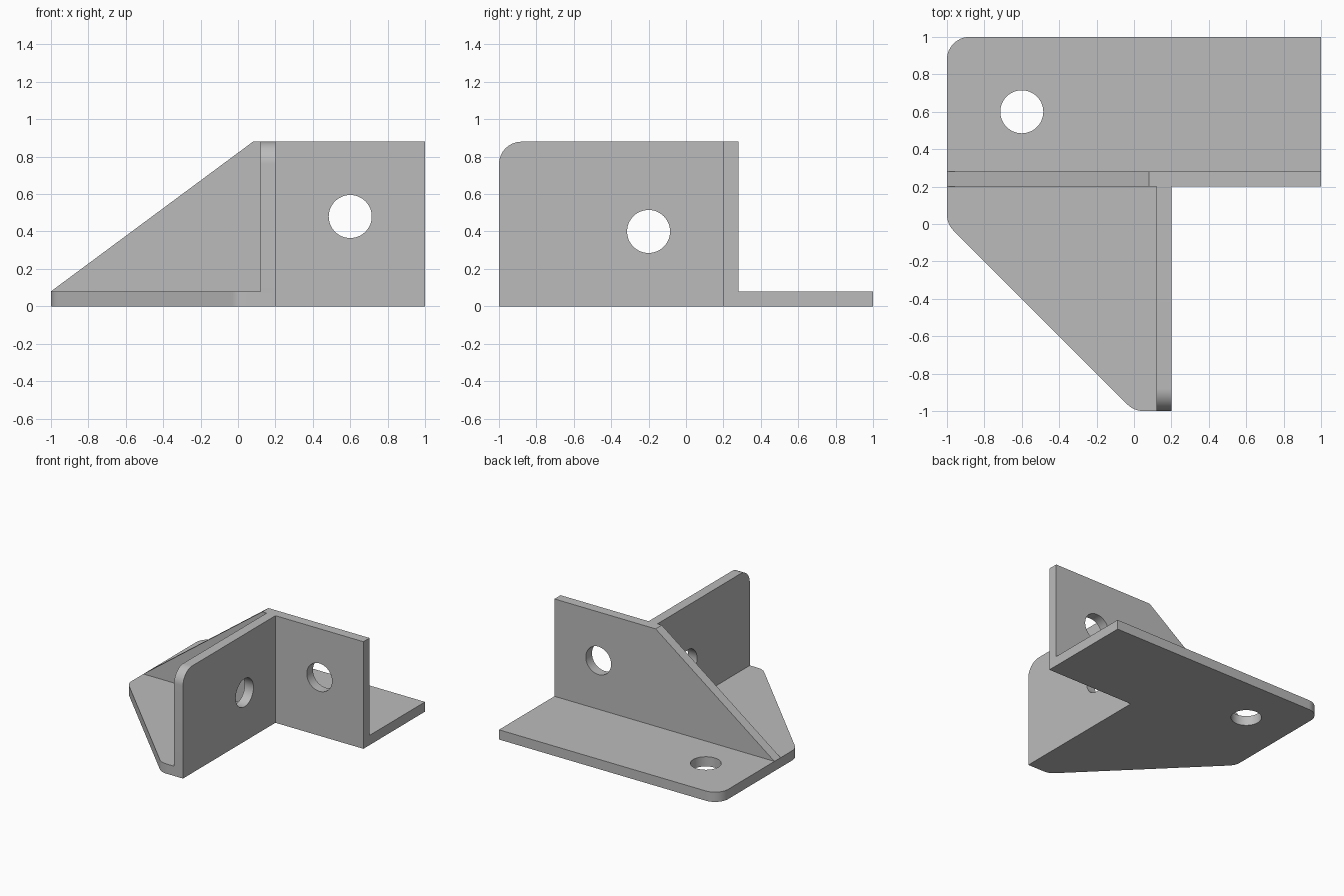
import bpy, bmesh, math
from mathutils import Vector

if "Cube" in bpy.data.objects:
    bpy.data.objects.remove(bpy.data.objects["Cube"], do_unlink=True)

FLOOR, TOP, R, HOLE = 0.08, 0.88, 0.12, 0.115

grey = bpy.data.materials.new("plain grey")
grey.use_nodes = True
colour = (0.5, 0.5, 0.5, 1)
grey.diffuse_color = colour
grey.node_tree.nodes["Principled BSDF"].inputs["Base Color"].default_value = colour


def fillet(points, rounded):
    """Replace the listed corners of an outline with arcs of radius R."""
    pts = [Vector(p) for p in points]
    out = []
    for i, p in enumerate(pts):
        if i not in rounded:
            out.append(p)
            continue
        u = (pts[i - 1] - p).normalized()
        v = (pts[(i + 1) % len(pts)] - p).normalized()
        half = u.angle(v) / 2
        centre = p + (u + v).normalized() * R / math.sin(half)
        reach = R / math.tan(half)
        a, b = p + u * reach - centre, p + v * reach - centre
        steps = 10
        out += [centre + a.lerp(b, k / steps).normalized() * R for k in range(steps + 1)]
    return out


def circle(cx, cy, sides=48):
    turn = math.tau / sides
    return [(cx + HOLE * math.cos(turn * k), cy + HOLE * math.sin(turn * k)) for k in range(sides)]


def plate(name, outline, axis, low, high):
    """Solid with the outline spanning from low to high along an axis."""
    def place(p, d):
        co = [p[0], p[1]]
        co.insert(axis, d)
        return co
    bm = bmesh.new()
    rings = [[bm.verts.new(place(p, d)) for p in outline] for d in (low, high)]
    bm.faces.new(rings[0])
    bm.faces.new(rings[1])
    for i in range(len(outline)):
        bm.faces.new((rings[0][i - 1], rings[0][i], rings[1][i], rings[1][i - 1]))
    bmesh.ops.recalc_face_normals(bm, faces=bm.faces)
    mesh = bpy.data.meshes.new(name)
    bm.to_mesh(mesh)
    bm.free()
    mesh.materials.append(grey)
    obj = bpy.data.objects.new(name, mesh)
    bpy.context.collection.objects.link(obj)
    return obj


# Base plate with a bevelled front corner and a notch on the left
bracket = plate("angle_bracket", fillet(
    [(1, 1), (-1, 1), (-1, 0), (0, -1), (0.2, -1), (0.2, 0.2), (1, 0.2)], (1, 2, 3)),
    2, 0, FLOOR)

# Upright walls
cross_wall = plate("cross_wall", [(-1, 0), (1, 0), (1, TOP), (0.08, TOP), (-1, FLOOR)], 1, 0.2, 0.28)
side_wall = plate("side_wall", fillet([(-1, 0), (0.24, 0), (0.24, TOP), (-1, TOP)], (3,)), 0, 0.12, 0.2)

# Bolt holes
base_hole = plate("base_hole", circle(-0.6, 0.6), 2, -0.1, 0.2)
cross_hole = plate("cross_hole", circle(0.6, 0.48), 1, 0.1, 0.4)
side_hole = plate("side_hole", circle(-0.2, 0.4), 0, 0.05, 0.3)

# Weld the walls on and drill the holes
helpers = [(cross_wall, "UNION"), (side_wall, "UNION"),
           (base_hole, "DIFFERENCE"), (cross_hole, "DIFFERENCE"), (side_hole, "DIFFERENCE")]
for helper, operation in helpers:
    helper.hide_render = True
    mod = bracket.modifiers.new(helper.name, "BOOLEAN")
    mod.operation, mod.object, mod.solver = operation, helper, "EXACT"

bpy.context.view_layer.update()
solid = bpy.data.meshes.new_from_object(bracket.evaluated_get(bpy.context.evaluated_depsgraph_get()))
bracket.modifiers.clear()
bracket.data = solid
for helper, _ in helpers:
    bpy.data.objects.remove(helper, do_unlink=True)

# Tidy coplanar seams, then smooth only the curved corners and bores
bm = bmesh.new()
bm.from_mesh(solid)
bmesh.ops.remove_doubles(bm, verts=bm.verts, dist=0.0001)
bmesh.ops.dissolve_limit(bm, angle_limit=math.radians(0.5), verts=bm.verts, edges=bm.edges)
bm.to_mesh(solid)
bm.free()
solid.materials.clear()
solid.materials.append(grey)
bpy.ops.object.select_all(action="DESELECT")
bracket.select_set(True)
bpy.context.view_layer.objects.active = bracket
bpy.ops.object.shade_smooth_by_angle(angle=math.radians(30))
